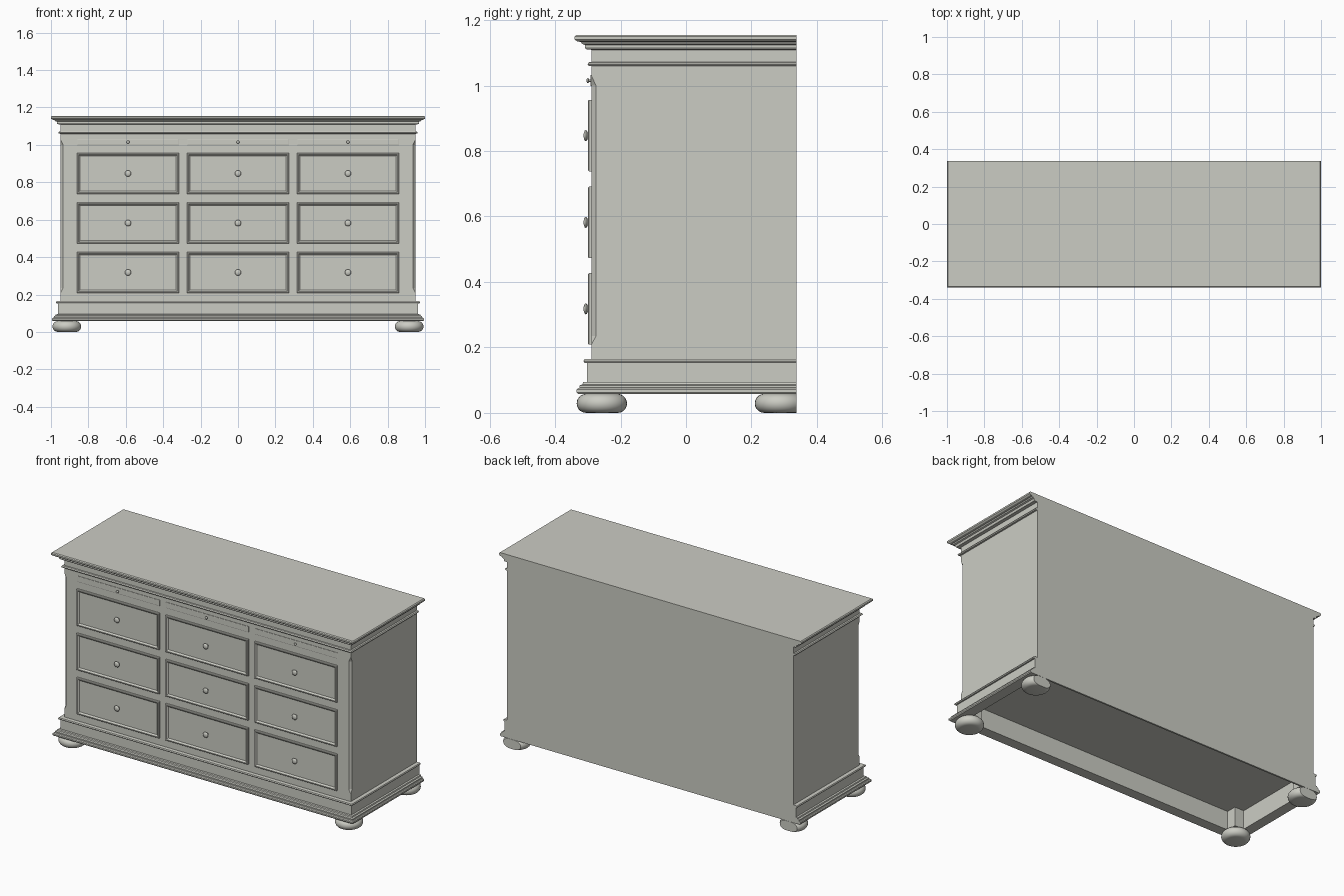
import bpy, bmesh, math
from mathutils import Matrix, Vector

cube = bpy.data.objects.get("Cube")
if cube:
    bpy.data.objects.remove(cube, do_unlink=True)

# Painted wood colour
paint = bpy.data.materials.new("pale grey paint")
paint.use_nodes = True
COLOUR = (0.60, 0.605, 0.55, 1)
paint.diffuse_color = COLOUR
paint.node_tree.nodes["Principled BSDF"].inputs["Base Color"].default_value = COLOUR

SIDE, FRONT, BACK = 0.948, -0.288, 0.338


def finish(name, bm, smooth=False):
    bmesh.ops.remove_doubles(bm, verts=bm.verts, dist=1e-5)
    bmesh.ops.recalc_face_normals(bm, faces=bm.faces)
    mesh = bpy.data.meshes.new(name)
    bm.to_mesh(mesh)
    bm.free()
    mesh.materials.append(paint)
    obj = bpy.data.objects.new(name, mesh)
    bpy.context.collection.objects.link(obj)
    if smooth:
        bpy.ops.object.select_all(action="DESELECT")
        obj.select_set(True)
        bpy.context.view_layer.objects.active = obj
        bpy.ops.object.shade_smooth_by_angle(angle=math.radians(40))
    return obj


def loft(bm, rings):
    """Skin a list of equal closed rings and cap both ends."""
    loops = [[bm.verts.new(p) for p in ring] for ring in rings]
    for a, b in zip(loops, loops[1:]):
        for i in range(len(a)):
            j = (i + 1) % len(a)
            bm.faces.new((a[i], a[j], b[j], b[i]))
    bm.faces.new(loops[0])
    bm.faces.new(loops[-1])


def lathe(name, profile, matrix, steps=24, cut_back=False):
    bm = bmesh.new()
    turns = [math.tau * i / steps for i in range(steps)]
    loft(bm, [[(r * math.cos(t), r * math.sin(t), z) for t in turns] for r, z in profile])
    bmesh.ops.transform(bm, matrix=matrix, verts=bm.verts)
    if cut_back:
        # Slice off whatever sticks out behind the cabinet
        cut = bmesh.ops.bisect_plane(bm, geom=bm.verts[:] + bm.edges[:] + bm.faces[:],
                                     plane_co=(0, BACK, 0), plane_no=(0, 1, 0), clear_outer=True)
        edges = [e for e in cut["geom_cut"] if isinstance(e, bmesh.types.BMEdge)]
        bmesh.ops.edgeloop_fill(bm, edges=edges)
    return finish(name, bm, True)


def carcass_ring(out, z, chamfer=0, back=BACK):
    x, y = SIDE + out, FRONT - out
    half = [(x - chamfer, y), (x, y + chamfer), (x, back)]
    return [(px, py, z) for px, py in half] + [(-px, py, z) for px, py in reversed(half)]


# Cabinet: recess under the base, base mouldings, chamfered body, cornice, top
bm = bmesh.new()
rings = [carcass_ring(-0.02, 0.17, 0, BACK - 0.01), carcass_ring(-0.02, 0.058, 0, BACK - 0.01)]
base = [(0.042, 0.058), (0.046, 0.063), (0.046, 0.071), (0.042, 0.076), (0.037, 0.077),
        (0.037, 0.084), (0.028, 0.087), (0.026, 0.094), (0.015, 0.095), (0.015, 0.152),
        (0.022, 0.153), (0.025, 0.158), (0.022, 0.164), (0, 0.165)]
cornice = [(0, 1.059), (0.009, 1.060), (0.013, 1.065), (0.009, 1.071), (0, 1.072),
           (0, 1.109), (0.018, 1.111), (0.021, 1.117), (0.021, 1.124), (0.030, 1.127),
           (0.033, 1.133), (0.045, 1.135), (0.052, 1.141), (0.052, 1.150), (0.047, 1.155)]
rings += [carcass_ring(o, z) for o, z in base]
rings += [carcass_ring(0, z, c) for z, c in [(0.21, 0), (0.235, 0.013), (1.0, 0.013), (1.028, 0)]]
rings += [carcass_ring(o, z) for o, z in cornice]
loft(bm, rings)
finish("cabinet", bm)


def panel(name, cx, cz, width, height, steps):
    """Front panel built from nested rectangles: (inset, projection)."""
    bm = bmesh.new()
    rings = []
    for inset, out in steps:
        w, h = width / 2 - inset, height / 2 - inset
        rings.append([(cx + sx * w, FRONT - out, cz + sz * h)
                      for sx, sz in ((-1, -1), (1, -1), (1, 1), (-1, 1))])
    loft(bm, rings)
    finish(name, bm)


def knob(name, cx, cz, radius, start, length):
    stem = radius * 0.45
    profile = [(stem, 0), (stem, length * 0.4)]
    for i in range(7):
        a = math.pi * (i / 6 - 0.5) * 0.96
        profile.append((max(radius * math.cos(a), stem * 0.3),
                        length * (0.68 + 0.32 * math.sin(a))))
    place = Matrix.Translation((cx, FRONT - start, cz)) @ Matrix.Rotation(math.pi / 2, 4, "X")
    lathe(name, profile, place, 20)


# Nine drawers with moulded frames, and three slim pull-out trays above
FRAME = [(0, 0), (0, 0.008), (0.003, 0.011), (0.008, 0.011), (0.011, 0.008), (0.016, 0.003)]
TRAY = [(0, 0), (0, 0.003), (0.003, 0.004)]
for column, cx in zip(("right", "middle", "left"), (-0.588, 0, 0.588)):
    for row, cz in zip(("lower", "centre", "upper"), (0.318, 0.582, 0.847)):
        panel(f"drawer_{row}_{column}", cx, cz, 0.546, 0.219, FRAME)
        knob(f"knob_{row}_{column}", cx, cz, 0.017, 0.003, 0.022)
    panel(f"tray_{column}", cx, 1.015, 0.546, 0.034, TRAY)
    knob(f"tray_knob_{column}", cx, 1.015, 0.008, 0.003, 0.013)

# Bun feet with square blocks in the recess above them
bun = [(0.048 + 0.029 * math.cos(a), 0.029 + 0.029 * math.sin(a))
       for a in (math.pi * (i / 10 - 0.5) for i in range(11))]
for sx, side in ((1, "left"), (-1, "right")):
    for end, cy, by in (("front", -0.257, -0.238), ("back", 0.287, 0.298)):
        lathe(f"foot_{end}_{side}", bun, Matrix.Translation((sx * 0.915, cy, 0)), 32, end == "back")
        bm = bmesh.new()
        bmesh.ops.create_cube(bm, size=1, matrix=Matrix.Translation((sx * 0.898, by, 0.114))
                              @ Matrix.Diagonal(Vector((0.06, 0.06, 0.112, 1))))
        finish(f"foot_block_{end}_{side}", bm)
